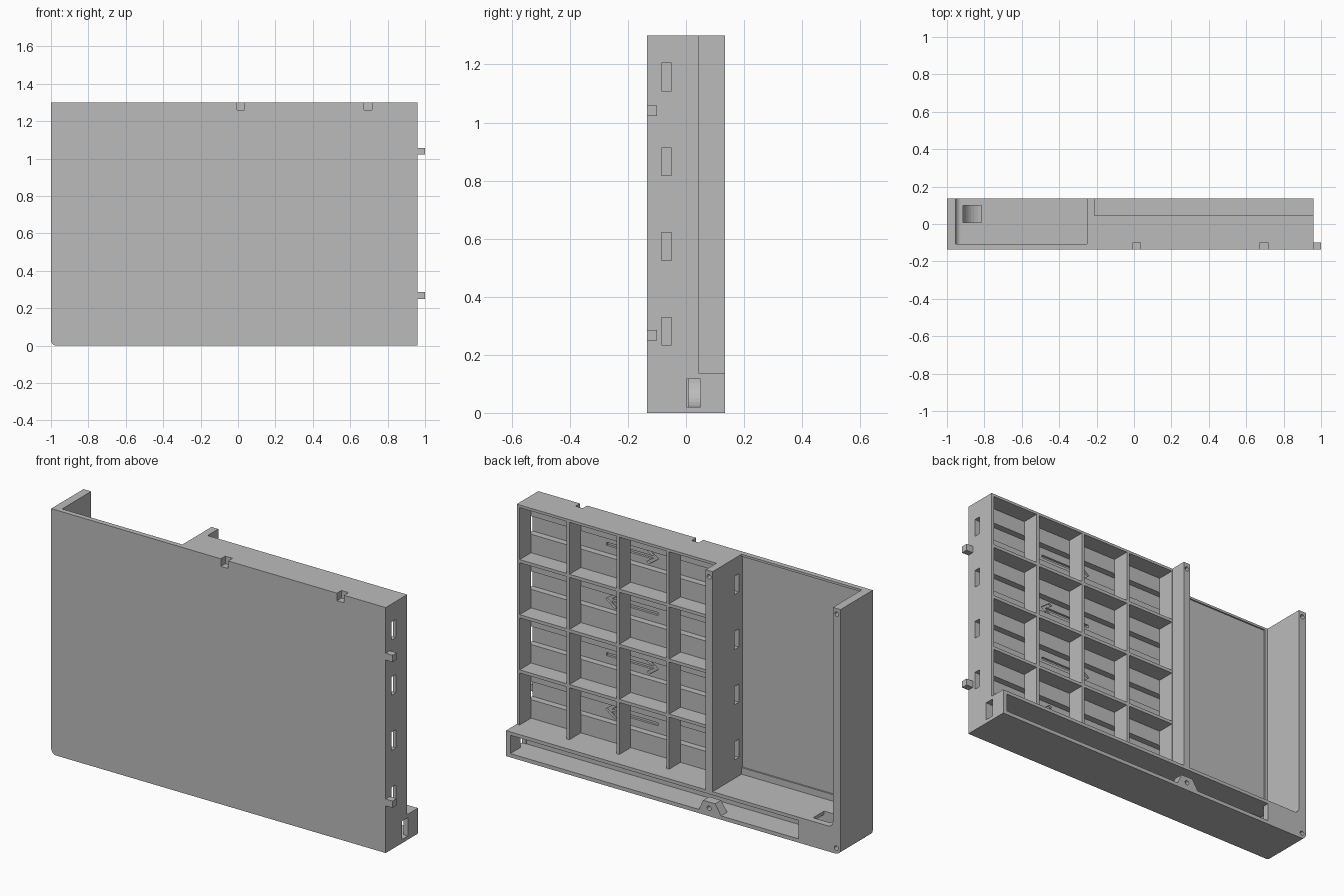
import bpy, bmesh, math

cube = bpy.data.objects.get("Cube")
if cube:
    bpy.data.objects.remove(cube, do_unlink=True)

grey = bpy.data.materials.new("plain grey")
grey.use_nodes = True
grey.diffuse_color = (0.5, 0.5, 0.5, 1)
grey.node_tree.nodes["Principled BSDF"].inputs["Base Color"].default_value = (0.5, 0.5, 0.5, 1)


def prism(name, outline, y0, y1):
    """Extrude an (x, z) outline from y0 to y1."""
    bm = bmesh.new()
    face = bm.faces.new([bm.verts.new((x, y0, z)) for x, z in outline])
    ext = bmesh.ops.extrude_face_region(bm, geom=[face])
    moved = [v for v in ext["geom"] if isinstance(v, bmesh.types.BMVert)]
    bmesh.ops.translate(bm, verts=moved, vec=(0, y1 - y0, 0))
    bmesh.ops.recalc_face_normals(bm, faces=bm.faces)
    mesh = bpy.data.meshes.new(name)
    bm.to_mesh(mesh)
    bm.free()
    mesh.materials.append(grey)
    obj = bpy.data.objects.new(name, mesh)
    bpy.context.collection.objects.link(obj)
    return obj


def box(name, x0, x1, y0, y1, z0, z1):
    return prism(name, [(x0, z0), (x1, z0), (x1, z1), (x0, z1)], y0, y1)


def arc(cx, cz, r, start, end, n=8):
    angles = [math.radians(start + (end - start) * i / n) for i in range(n + 1)]
    return [(cx + r * math.cos(a), cz + r * math.sin(a)) for a in angles]


def cut(target, cutter):
    """Subtract the cutter, then throw it away."""
    mod = target.modifiers.new("cut", "BOOLEAN")
    mod.operation = "DIFFERENCE"
    mod.solver = "EXACT"
    mod.object = cutter
    bpy.context.view_layer.update()
    graph = bpy.context.evaluated_depsgraph_get()
    result = bpy.data.meshes.new_from_object(target.evaluated_get(graph))
    target.modifiers.clear()
    target.data = result
    bpy.data.objects.remove(cutter, do_unlink=True)


FRONT, BACK, TOP, RIGHT = -0.135, 0.135, 1.3, 0.96
FLOOR, GROOVE, STEP, LEDGE = -0.05, -0.085, 0.045, 0.135
PITCH, CELL = 0.292, 0.275

# Outer case with one rounded lower corner
case = prism("case", [(RIGHT, 0), (RIGHT, TOP), (-1, TOP)] + arc(-0.97, 0.03, 0.03, 180, 270),
             FRONT, BACK)

# Shallower back over the compartment grid
cut(case, box("step_cutter", -0.21, 1.2, STEP, 0.3, LEDGE, 1.5))

# Open bay with a rounded lower corner, and a thin lip at its top
bay = [(-0.25, LEDGE), (-0.25, 1.5), (-0.955, 1.5)] + arc(-0.925, LEDGE + 0.03, 0.03, 180, 270)
cut(case, prism("bay_cutter", bay, -0.108, 0.3))
cut(case, box("lip_cutter", -0.94, -0.25, -0.116, -0.1, 0.17, TOP - 0.012))

# Compartment grid
for col in range(4):
    for row in range(4):
        x, z = 0.943 - col * PITCH, 1.286 - row * PITCH
        cut(case, box("cell_cutter", x - CELL, x, FLOOR, 0.2, z - CELL, z))

# Row grooves through every wall, each with an engraved arrow
for row in range(4):
    z = 1.157 - row * PITCH
    cut(case, box("groove_cutter", -0.4, 1.2, GROOVE, FLOOR, z - 0.048, z + 0.048))
    s = 1 if row % 2 == 0 else -1
    half = [(-0.155, 0), (-0.10, 0.04), (-0.085, 0.03), (-0.12, 0.008), (0.15, 0.008)]
    shape = half + [(x, -h) for x, h in reversed(half[1:])]
    cut(case, prism("arrow_cutter", [(0.375 + s * x, z + h) for x, h in shape],
                    GROOVE - 0.012, GROOVE + 0.01))

# Bottom channel, open at the back, with its side window
cut(case, box("channel_cutter", -0.755, 0.935, 0, 0.3, 0.02, 0.117))
cut(case, box("window_cutter", 0.9, 1.2, 0.002, 0.05, 0.02, 0.117))

# Curved duct from the bay floor into the channel
duct = arc(-0.815, 0.12, 0.1, 180, 270) + [(-0.7, 0.02), (-0.7, 0.117), (-0.815, 0.117),
                                           (-0.815, 0.2), (-0.915, 0.2)]
cut(case, prism("duct_cutter", duct, 0.008, 0.1))

# Latch notches in the top edge
for x in (0.015, 0.695):
    cut(case, box("notch_cutter", x - 0.021, x + 0.021, -0.3, -0.098, 1.26, 1.5))

# Screw holes in the rear edges
for x, z in ((-0.23, 1.267), (-0.978, 1.27), (-0.975, 0.03)):
    cut(case, prism("hole_cutter", arc(x, z, 0.012, 0, 337.5, 15), 0.05, 0.3))

# Screw boss inside the channel
boss = prism("screw_boss", [(-0.30, 0.02), (-0.17, 0.02), (-0.195, 0.075), (-0.265, 0.075)],
             0.085, BACK)
cut(boss, prism("hole_cutter", arc(-0.23, 0.042, 0.012, 0, 337.5, 15), 0.1, 0.3))

# Latch tabs on the side
for name, z in (("upper_tab", 1.04), ("lower_tab", 0.268)):
    box(name, RIGHT, 1.0, FRONT, -0.1, z - 0.018, z + 0.018)
